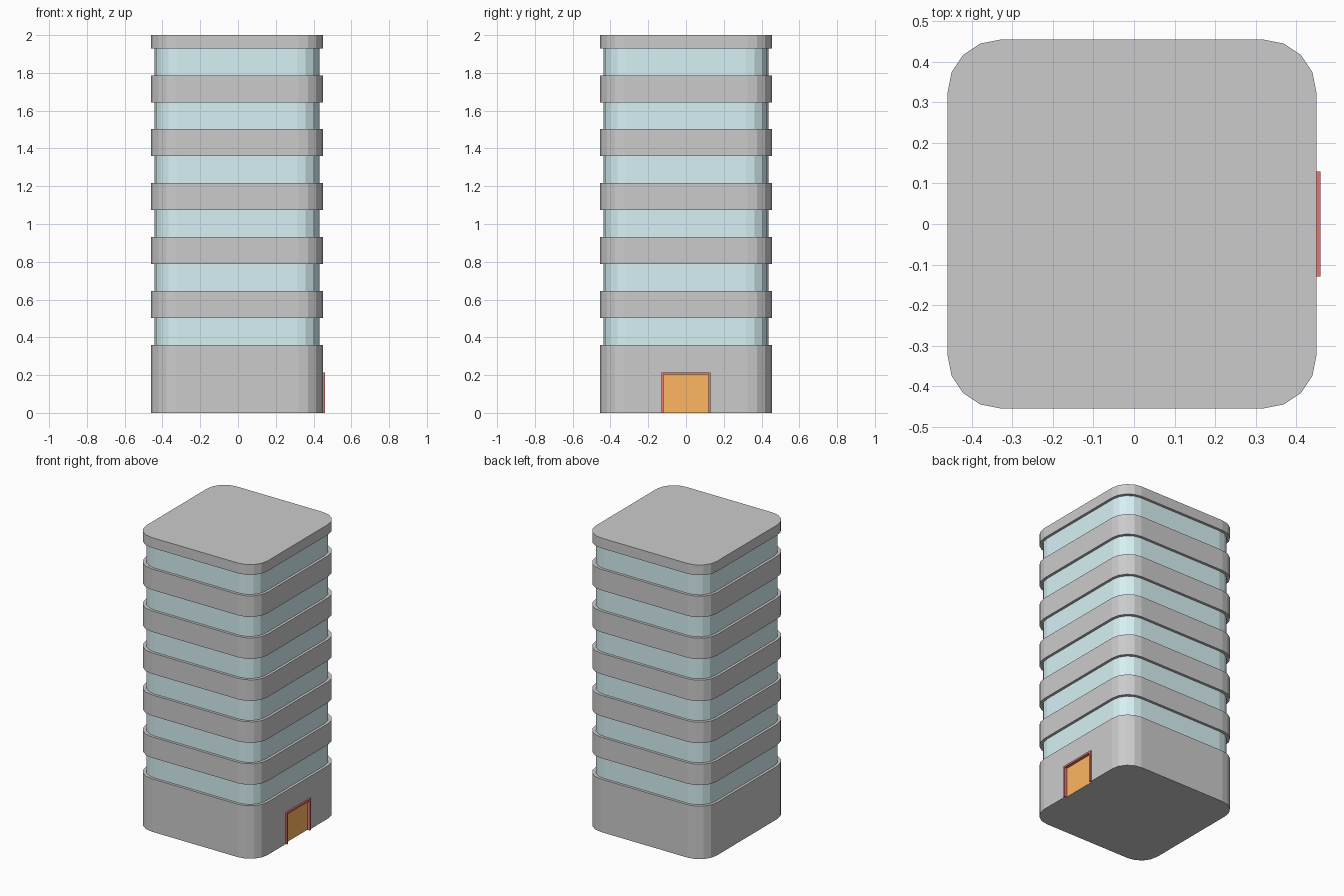
import bpy, bmesh
from math import sin, cos, pi

if "Cube" in bpy.data.objects:
    bpy.data.objects.remove(bpy.data.objects["Cube"])

CX = -0.005      # tower axis, offset so the door frame balances the bounds
STEP = 1.57 / 5.5  # storey height
N = 4            # facets per rounded corner


def material(name, rgb):
    m = bpy.data.materials.new(name)
    m.diffuse_color = (*rgb, 1)
    m.use_nodes = True
    m.node_tree.nodes["Principled BSDF"].inputs["Base Color"].default_value = m.diffuse_color
    return m


def finish(bm, name, mat=None):
    bmesh.ops.recalc_face_normals(bm, faces=bm.faces[:])
    me = bpy.data.meshes.new(name)
    bm.to_mesh(me)
    bm.free()
    ob = bpy.data.objects.new(name, me)
    bpy.context.collection.objects.link(ob)
    if mat:
        me.materials.append(mat)
    return ob


def rounded_prism(name, half, radius, z0, z1, mat=None):
    bm = bmesh.new()
    verts = []
    c = half - radius
    for k, (sx, sy) in enumerate([(1, 1), (-1, 1), (-1, -1), (1, -1)]):
        for i in range(N + 1):
            a = (k + i / N) * pi / 2
            verts.append(bm.verts.new((CX + sx * c + radius * cos(a),
                                       sy * c + radius * sin(a), z0)))
    face = bm.faces.new(verts)
    ext = bmesh.ops.extrude_face_region(bm, geom=[face], use_keep_orig=True)
    for v in ext["geom"]:
        if isinstance(v, bmesh.types.BMVert):
            v.co.z = z1
    return finish(bm, name, mat)


def box(name, x0, x1, y0, y1, z0, z1, mat=None):
    bm = bmesh.new()
    bmesh.ops.create_cube(bm, size=1)
    for v in bm.verts:
        v.co = (x1 if v.co.x > 0 else x0, y1 if v.co.y > 0 else y0,
                z1 if v.co.z > 0 else z0)
    return finish(bm, name, mat)


glass = material("glass", (0.68, 0.88, 0.91))
orange = material("door_orange", (1.0, 0.47, 0.12))
red = material("frame_red", (0.8, 0.18, 0.18))

# Ground floor with a shallow doorway recess
base = rounded_prism("ground_floor", 0.455, 0.13, 0, 0.36)
cutter = box("doorway_cutter", 0.436, 0.6, -0.125, 0.125, -0.1, 0.21)
cutter.hide_render = True
cutter.hide_set(True)
cut = base.modifiers.new("doorway", "BOOLEAN")
cut.operation = "DIFFERENCE"
cut.solver = "EXACT"
cut.object = cutter

# Alternating window strips and concrete bands; the last band is the thin roof
for i in range(6):
    z = 0.36 + i * STEP
    rounded_prism(f"window_strip_{i + 1}", 0.437, 0.12, z, z + STEP / 2, glass)
    top = min(z + STEP, 2.0)
    rounded_prism("roof" if i == 5 else f"floor_band_{i + 1}",
                  0.455, 0.13, z + STEP / 2, top)

# Door panel and its surrounding frame
box("door", 0.434, 0.44, -0.12, 0.12, 0, 0.205, orange)
bm = bmesh.new()
outline = [(-0.13, 0), (-0.13, 0.215), (0.13, 0.215), (0.13, 0),
           (0.118, 0), (0.118, 0.203), (-0.118, 0.203), (-0.118, 0)]
face = bm.faces.new([bm.verts.new((0.436, y, z)) for y, z in outline])
ext = bmesh.ops.extrude_face_region(bm, geom=[face], use_keep_orig=True)
for v in ext["geom"]:
    if isinstance(v, bmesh.types.BMVert):
        v.co.x = 0.46
finish(bm, "door_frame", red)
